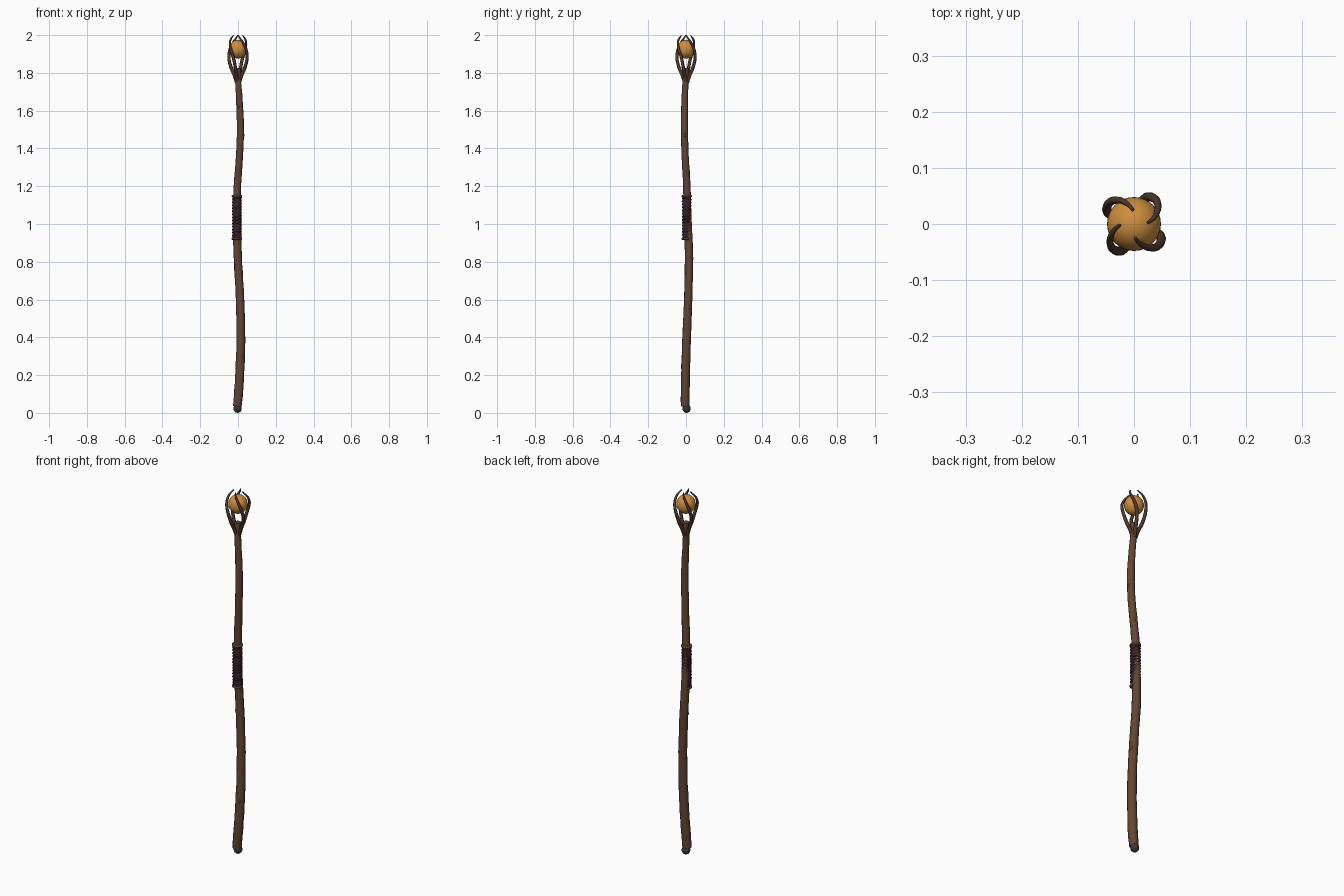
import bpy, bmesh, math, random
from mathutils import Vector

if "Cube" in bpy.data.objects:
    bpy.data.objects.remove(bpy.data.objects["Cube"])

random.seed(4)


def material(name, rgb):
    m = bpy.data.materials.new(name)
    m.diffuse_color = (*rgb, 1)
    m.use_nodes = True
    m.node_tree.nodes["Principled BSDF"].inputs["Base Color"].default_value = m.diffuse_color
    return m


WOOD = material("brown wood", (0.125, 0.06, 0.033))
DARK = material("dark wood", (0.075, 0.038, 0.022))
LEATHER = material("purple leather", (0.04, 0.016, 0.022))
BRONZE = material("dull bronze", (0.11, 0.065, 0.025))
IRON = material("dark iron", (0.04, 0.038, 0.04))
AMBER = material("amber", (0.62, 0.27, 0.05))


def finish(name, bm, mat, angle=60):
    bmesh.ops.recalc_face_normals(bm, faces=bm.faces)
    me = bpy.data.meshes.new(name)
    bm.to_mesh(me)
    bm.free()
    ob = bpy.data.objects.new(name, me)
    bpy.context.collection.objects.link(ob)
    me.materials.append(mat)
    bpy.ops.object.select_all(action='DESELECT')
    ob.select_set(True)
    bpy.context.view_layer.objects.active = ob
    bpy.ops.object.shade_smooth_by_angle(angle=math.radians(angle))
    return ob


def spline(keys, steps):
    """Catmull-Rom through key tuples (any dimension)."""
    k = [Vector(p) for p in keys]
    k = [2 * k[0] - k[1]] + k + [2 * k[-1] - k[-2]]
    out = []
    for i in range(1, len(k) - 2):
        a, b, c, d = k[i - 1:i + 3]
        for s in range(steps):
            t = s / steps
            out.append(0.5 * (2 * b + (c - a) * t + (2 * a - 5 * b + 4 * c - d) * t * t
                              + (3 * b - a - 3 * c + d) * t ** 3))
    return out + [k[-2]]


def tube(name, pts, mat, sides=12, rough=0.0):
    """Sweep a circle along (x, y, z, radius) points."""
    bm = bmesh.new()
    rings = []
    pos = [Vector(p[:3]) for p in pts]
    side = Vector((1, 0.1, 0))
    for i, p in enumerate(pos):
        tan = (pos[min(i + 1, len(pos) - 1)] - pos[max(i - 1, 0)]).normalized()
        side = (side - tan * side.dot(tan)).normalized()
        up = tan.cross(side)
        ring = []
        for j in range(sides):
            a = math.tau * j / sides
            r = pts[i][3] * (1 + random.uniform(-rough, rough))
            ring.append(bm.verts.new(p + (side * math.cos(a) + up * math.sin(a)) * r))
        rings.append(ring)
    for r0, r1 in zip(rings, rings[1:]):
        for j in range(sides):
            n = (j + 1) % sides
            bm.faces.new((r0[j], r0[n], r1[n], r1[j]))
    bm.faces.new(rings[0])
    bm.faces.new(rings[-1])
    return finish(name, bm, mat)


def ball(name, loc, scale, mat, seg=32):
    bm = bmesh.new()
    bmesh.ops.create_uvsphere(bm, u_segments=seg, v_segments=seg // 2, radius=1)
    for v in bm.verts:
        v.co = Vector(loc) + Vector([v.co[i] * scale[i] for i in range(3)])
    return finish(name, bm, mat)


# Crooked shaft
shaft = spline([(-0.003, -0.004, 0.035, 0.023), (0.006, -0.004, 0.15, 0.024),
                (0.015, 0.003, 0.38, 0.023), (0.010, 0.012, 0.62, 0.022),
                (-0.001, 0.016, 0.82, 0.022), (-0.006, 0.010, 1.0, 0.021),
                (-0.004, 0.005, 1.18, 0.020), (0.009, -0.005, 1.38, 0.019),
                (0.013, -0.008, 1.52, 0.019), (0.006, -0.006, 1.68, 0.017),
                (0.0, -0.002, 1.77, 0.016), (0.0, 0.0, 1.825, 0.017)], 6)
tube("shaft", shaft, WOOD, 14, 0.035)

# Small knots on the bark
for i, (z, ang) in enumerate([(0.09, 2.0), (0.3, 5.2), (0.56, 0.4), (0.78, 3.6),
                              (1.28, 1.2), (1.47, 0.1), (1.62, 4.2)]):
    p = min(shaft, key=lambda q: abs(q[2] - z))
    ball(f"knot_{i + 1}", (p[0] + math.cos(ang) * p[3] * 0.85,
                           p[1] + math.sin(ang) * p[3] * 0.85, z),
         (0.006, 0.006, 0.011), WOOD, 10)

# Iron foot
ball("foot_cap", (-0.002, 0.003, 0.023), (0.022, 0.022, 0.023), IRON, 20)

# Leather grip: core, spiral wrap and end rings
GX, GY = -0.006, 0.004
tube("grip_core", [(GX, GY, 0.925, 0.0235), (GX, GY, 1.145, 0.0235)], LEATHER, 20)
turns, seg = 13, 16
tube("grip_wrap", [(GX + 0.0225 * math.cos(math.tau * k / seg),
                    GY + 0.0225 * math.sin(math.tau * k / seg),
                    0.93 + 0.21 * k / (turns * seg), 0.0042)
                   for k in range(turns * seg + 1)], LEATHER, 6)
for label, z in (("lower", 0.922), ("upper", 1.148)):
    tube(f"grip_ring_{label}", [(GX, GY, z + dz, r) for dz, r in
                                ((-0.006, 0.024), (-0.003, 0.028), (0.003, 0.028), (0.006, 0.024))],
         BRONZE, 20)

# Four twisting claws, as (angle, radius, height, thickness)
claw = spline([(160, 0.008, 1.745, 0.008), (160, 0.020, 1.785, 0.009),
               (159, 0.038, 1.825, 0.009), (156, 0.051, 1.865, 0.0085),
               (147, 0.057, 1.90, 0.008), (134, 0.057, 1.935, 0.007),
               (117, 0.046, 1.97, 0.0055), (95, 0.025, 1.998, 0.003)], 5)
for n in range(4):
    pts = [(r * math.cos(math.radians(a + 90 * n)), r * math.sin(math.radians(a + 90 * n)), z, t)
           for a, r, z, t in claw]
    tube(f"claw_{n + 1}", pts, DARK, 10)

# Amber orb held by the claws
ball("orb", (0, 0, 1.925), (0.048, 0.048, 0.05), AMBER, 32)
